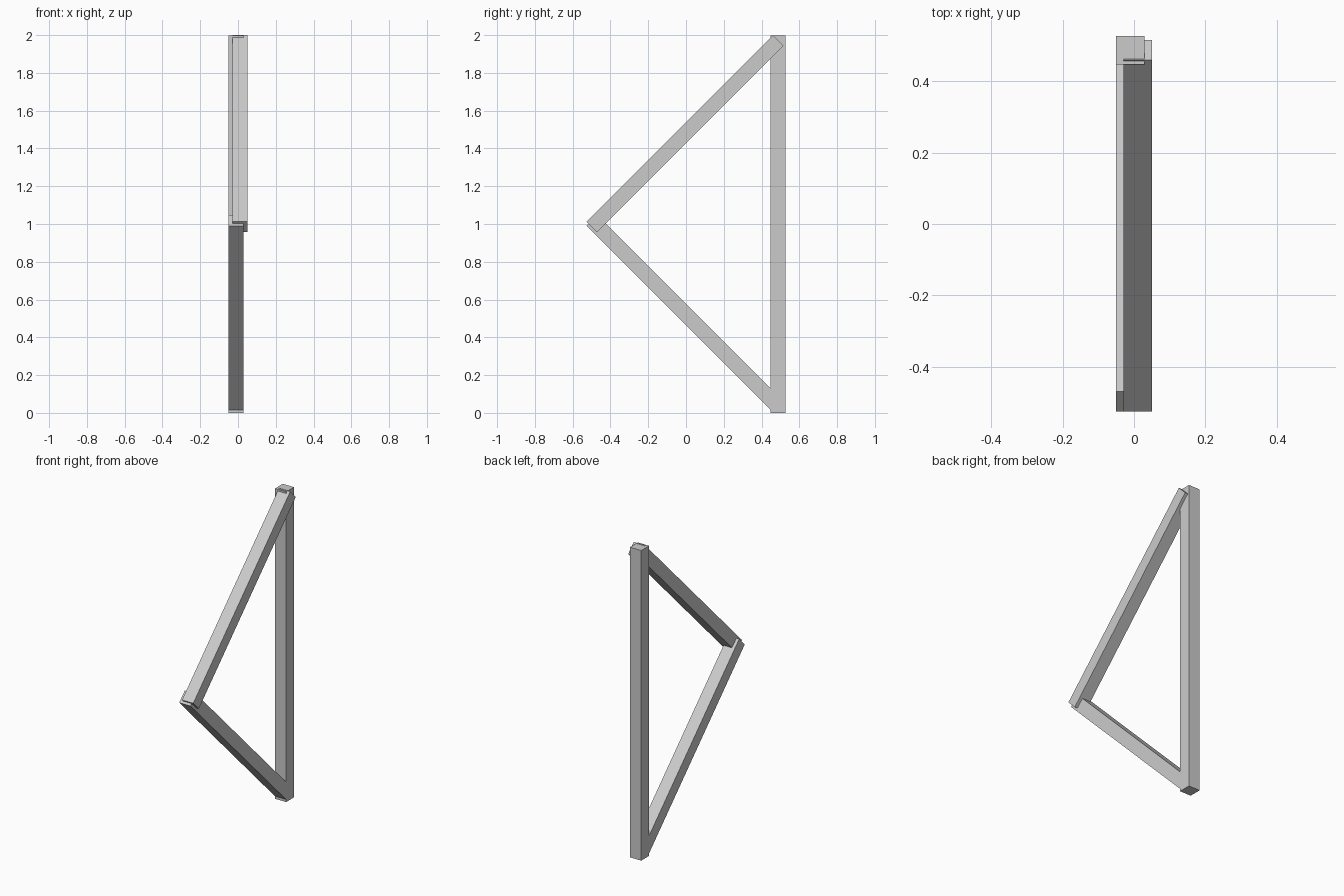
import bpy, math
from mathutils import Matrix, Vector

if "Cube" in bpy.data.objects:
    bpy.data.objects.remove(bpy.data.objects["Cube"])

T = 0.08  # beam thickness

grey = bpy.data.materials.new("plain grey")
grey.diffuse_color = (0.6, 0.6, 0.6, 1)
grey.use_nodes = True
grey.node_tree.nodes["Principled BSDF"].inputs["Base Color"].default_value = grey.diffuse_color


def beam(name, x, start, end):
    """Square beam centred on x, running between two (y, z) points."""
    a, b = Vector((x, *start)), Vector((x, *end))
    d = b - a
    bpy.ops.mesh.primitive_cube_add(size=1)
    ob = bpy.context.object
    ob.name = name
    angle = math.atan2(-d.y, d.z)
    ob.data.transform(Matrix.Translation((a + b) / 2)
                      @ Matrix.Rotation(angle, 4, 'X')
                      @ Matrix.Diagonal((T, T, d.length, 1)))
    ob.data.materials.append(grey)
    return ob


# Upright at the back
beam("upright_post", -0.01, (0.487, 0.0), (0.487, 1.997))
# Lower brace, flush with the post
beam("lower_brace", -0.01, (0.4885, 0.0315), (-0.4985, 1.0185))
# Upper brace, shifted sideways by a quarter of its thickness
beam("upper_brace", 0.01, (-0.4985, 0.9847), (0.4885, 1.9717))
